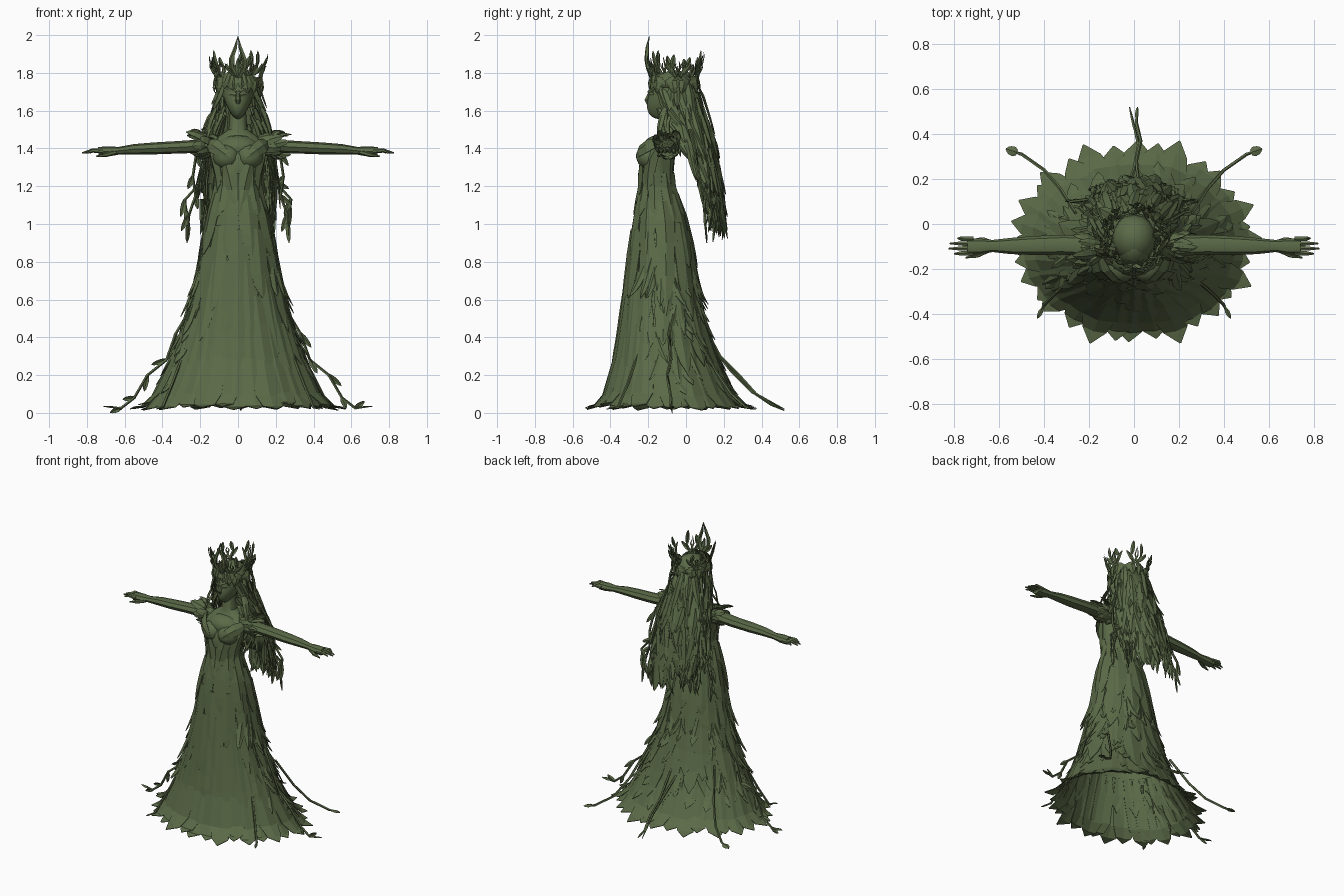
import bpy, bmesh, math, random
from mathutils import Vector

random.seed(4)
R = random.uniform
if "Cube" in bpy.data.objects:
    bpy.data.objects.remove(bpy.data.objects["Cube"])

green = bpy.data.materials.new("leaf_green")
green.use_nodes = True
green.diffuse_color = (0.105, 0.145, 0.064, 1)
bsdf = green.node_tree.nodes["Principled BSDF"]
bsdf.inputs["Base Color"].default_value = green.diffuse_color
bsdf.inputs["Roughness"].default_value = 0.9

# Cross-sections: height, centre y, half width, half depth
GOWN = [(0.01, -.08, .455, .355), (.1, -.09, .42, .325), (.2, -.105, .375, .285), (.4, -.12, .297, .232),
        (.6, -.13, .24, .195), (.8, -.13, .2, .172), (1, -.135, .17, .142), (1.12, -.145, .135, .11),
        (1.2, -.15, .115, .088), (1.28, -.155, .12, .09), (1.36, -.15, .138, .092),
        (1.43, -.12, .15, .072), (1.465, -.1, .1, .06), (1.5, -.095, .05, .05), (1.6, -.095, .042, .045)]
HAIR = [(.88, .135, .19, .06), (1.05, .115, .195, .075), (1.2, .075, .2, .105), (1.42, .02, .175, .135),
        (1.6, -.04, .125, .145), (1.74, -.06, .105, .125), (1.81, -.06, .05, .06)]


def surf(table, ang, z, off=0):
    """Point on a lofted form; angle 0 faces the front."""
    for a, b in zip(table, table[1:]):
        if z <= b[0]:
            break
    t = max(0, min(1, (z - a[0]) / (b[0] - a[0])))
    cy, rx, ry = (a[i] + (b[i] - a[i]) * t for i in (1, 2, 3))
    return Vector((math.sin(ang) * (rx + off), cy - math.cos(ang) * (ry + off), z))


def skin(bm, rows, closed=False):
    vs = [[bm.verts.new(p) for p in r] for r in rows]
    for a, b in zip(vs, vs[1:]):
        n = len(a)
        for i in range(n if closed else n - 1):
            j = (i + 1) % n
            bm.faces.new((a[i], a[j], b[j], b[i]))
    return vs


SHAPE = [(0, .6), (.3, 1), (.65, .85), (.85, .55), (1, .03)]


def surface_leaf(bm, table, ang, top, bottom, width, off=.005, flare=.015, drift=0, curl=False):
    """Ridged leaf lying on a form, tip down; curl lays the tip out flat."""
    rows = []
    for t, w in SHAPE:
        fall = math.sin(t * math.pi / 2) if curl else t
        z, c, o = top + (bottom - top) * fall, ang + drift * t, off + flare * t ** (4 if curl else 2)
        rows.append([surf(table, c - width * w, z, o), surf(table, c, z, o + .009 * w),
                     surf(table, c + width * w, z, o)])
    skin(bm, rows)


def blade(bm, a, b, width, out, bend=0):
    """Free ridged leaf from a to b, bulging along out."""
    a, b, out = Vector(a), Vector(b), Vector(out).normalized()
    side = (b - a).cross(out).normalized() * width
    rows = []
    for t, w in SHAPE:
        p = a.lerp(b, t) + out * bend * math.sin(math.pi * t)
        rows.append([p - side * w, p + out * width * .35 * w, p + side * w])
    skin(bm, rows)


def tube(bm, pts, radii, n=6, squash=1):
    """Tapered limb through points, with capped ends."""
    pts = [Vector(p) for p in pts]
    rows = []
    for i, (p, r) in enumerate(zip(pts, radii)):
        d = (pts[min(i + 1, len(pts) - 1)] - pts[max(i - 1, 0)]).normalized()
        u = d.cross(Vector((0, 1, 0)) if abs(d.y) < .8 else Vector((0, 0, 1))).normalized()
        v = d.cross(u)
        rows.append([p + u * r * squash * math.cos(k * math.tau / n) + v * r * math.sin(k * math.tau / n)
                     for k in range(n)])
    vs = skin(bm, rows, True)
    bm.faces.new(vs[0][::-1])
    bm.faces.new(vs[-1])


def make(name, bm, smooth=False, thick=0):
    bmesh.ops.recalc_face_normals(bm, faces=bm.faces)
    me = bpy.data.meshes.new(name)
    bm.to_mesh(me)
    bm.free()
    ob = bpy.data.objects.new(name, me)
    bpy.context.collection.objects.link(ob)
    me.materials.append(green)
    if thick:
        mod = ob.modifiers.new("thickness", "SOLIDIFY")
        mod.thickness, mod.offset = thick, 0
    if smooth:
        bpy.ops.object.select_all(action="DESELECT")
        ob.select_set(True)
        bpy.context.view_layer.objects.active = ob
        bpy.ops.object.shade_smooth_by_angle(angle=math.radians(35))


def ball(bm, loc, size, u=14, v=9):
    vs = bmesh.ops.create_uvsphere(bm, u_segments=u, v_segments=v, radius=1)["verts"]
    for p in vs:
        p.co = Vector(loc) + p.co * Vector(size)
    return vs


# Body and hollow gown, ending above the hem leaves
bm = bmesh.new()
skin(bm, [[surf(GOWN, k * math.tau / 32, row[0]) for k in range(32)] for row in GOWN[3:]], True)
make("gown_body", bm, True)
bm = bmesh.new()
for s in (-1, 1):
    ball(bm, (s * .06, -.185, 1.355), (.074, .078, .068))
ball(bm, (0, -.15, 1.4), (.115, .082, .07))
make("bust", bm, True)

# Overlapping skirt leaves: top, bottom, count, flare, curled hem
bm = bmesh.new()
for i, (top, bot, n, flare, curl) in enumerate([(.5, .02, 16, .105, True), (.48, .03, 16, .085, True),
        (.64, .2, 16, .03, False), (.8, .36, 14, .026, False), (.98, .56, 11, .022, False),
        (1.14, .78, 9, .016, False)]):
    for k in range(n):
        ang = (k + .5 * (i % 2)) * math.tau / n
        low = R(-.008, .015) if curl else R(-.06, .06)
        lift = flare * R(.8, 1.2) * (1 if curl else .6 - .4 * math.cos(ang))
        surface_leaf(bm, GOWN, ang, top + R(-.03, .03), bot + low, 3.2 / n,
                     .002 + R(0, .006), lift, R(-.05, .05), curl)
make("skirt_leaves", bm, thick=.004)

# Ragged small leaves on the sides and back of the skirt
bm = bmesh.new()
for k in range(110):
    z = R(.1, .7)
    surface_leaf(bm, GOWN, math.pi + R(-2.1, 2.1), z + R(.06, .14), max(.03, z - R(.04, .1)),
                 R(.06, .13), .006, R(.01, .045), R(-.25, .25))
make("ragged_leaves", bm, thick=.003)

# Bodice leaves, the front ones meeting in a point at the waist
bm = bmesh.new()
for k in range(9):
    surface_leaf(bm, GOWN, k * math.tau / 9, 1.27, 1.03 + R(-.02, .02), .36, .003, .006)
for s in (-1, 1):
    surface_leaf(bm, GOWN, s * .5, 1.33, 1.1, .3, .006, .004, -s * .4)
    surface_leaf(bm, GOWN, s * 1.3, 1.42, 1.18, .4, .006, .004, -s * .3)
    surface_leaf(bm, GOWN, s * 2.3, 1.42, 1.2, .4, .003, .004)
    blade(bm, (s * .15, -.15, 1.43), (s * .04, -.262, 1.35), .04, (s * .6, -1, .4), .03)
make("bodice_leaves", bm, thick=.003)

# Head with a narrowed jaw, and the rounded skull cap
bm = bmesh.new()
for p in ball(bm, (0, -.09, 1.68), (.08, .108, .125), 20, 14):
    drop = max(0, 1.68 - p.co.z) / .12
    p.co.x *= 1 - .35 * drop
    p.co.y -= .045 * drop
ball(bm, (0, -.063, 1.715), (.098, .105, .1), 16, 10)
make("head", bm, True)
bm = bmesh.new()
tube(bm, [(0, -.19, 1.7), (0, -.207, 1.655), (0, -.2, 1.635)], (.006, .014, .008))
for s in (-1, 1):
    blade(bm, (s * .014, -.198, 1.682), (s * .055, -.17, 1.69), .011, (s * .3, -1, 0))
    blade(bm, (s * .01, -.2, 1.7), (s * .068, -.16, 1.725), .012, (s * .3, -1, .3))
    blade(bm, (0, -.197, 1.608), (s * .024, -.188, 1.61), .008, (0, -1, 0))
    for x in (.015, .045, .075):
        blade(bm, (s * x * .6, -.165, 1.8), (s * x, -.2 + x * .5, 1.715), .022, (s * .4, -1, .3), .012)
make("face_details", bm, thick=.003)

# Arms, palms and fingers
bm = bmesh.new()
for s in (-1, 1):
    tube(bm, [(s * x, y, z) for x, y, z in ((.1, -.1, 1.41), (.2, -.096, 1.412), (.32, -.092, 1.406),
              (.45, -.096, 1.4), (.55, -.098, 1.396), (.63, -.098, 1.388), (.69, -.1, 1.384), (.74, -.1, 1.382))],
         (.05, .047, .044, .042, .036, .027, .036, .034), 8, .75)
    for k in range(4):
        y = -.128 + .02 * k
        reach = (.8, .825, .82, .785)[k]
        tube(bm, [(s * .715, y, 1.385), (s * .77, y + (k - 1.5) * .002, 1.389),
                  (s * reach, y + (k - 1.5) * .003, 1.376)], (.013, .011, .004))
    tube(bm, [(s * .65, -.115, 1.38), (s * .7, -.14, 1.366), (s * .75, -.15, 1.358)], (.014, .012, .004))
make("arms", bm, True)

# Ragged leaf clusters on the shoulders
bm = bmesh.new()
for s in (-1, 1):
    for k in range(20):
        a = k * 2.4
        d = Vector((0, math.cos(a), math.sin(a)))
        c = Vector((s * (.09 + .005 * k), -.1, 1.415))
        blade(bm, c + d * .035, c + d * R(.04, .09) + Vector((s * R(.05, .13), 0, R(-.01, .02))),
              R(.018, .032), d + Vector((s * R(-.4, .4), R(-.4, .4), 0)), .012)
make("shoulder_leaves", bm, thick=.003)

# Hair: under layer, then falling locks in several depths
bm = bmesh.new()
skin(bm, [[surf(HAIR, math.pi + (k / 8 - 1) * 1.4, z, -.015) for k in range(17)]
          for z in (1.1, 1.2, 1.3, 1.42, 1.6, 1.74)])
make("hair_under_layer", bm, True, .004)
bm = bmesh.new()
for k in range(210):
    top = R(1.1, 1.77)
    spread = 2.2 if top > 1.62 else 1.65
    phi = R(-spread, spread)
    low = .9 + .22 * random.random() ** 2 + .05 * abs(phi)
    surface_leaf(bm, HAIR, math.pi + phi, top, max(low, top - R(.15, .3)), R(.1, .2),
                 R(-.035, .01), R(-.015, .03), R(-.3, .3))
for s in (-1, 1):
    for k in range(12):
        top = R(1.5, 1.77)
        surface_leaf(bm, HAIR, s * R(.75, 1.3), top, top - R(.1, .17), .17, .004, R(.005, .025), s * R(.2, .45))
    # Locks falling over the shoulders
    for k in range(9):
        x = R(.08, .16)
        blade(bm, (s * x * .8, R(-.13, -.05), R(1.56, 1.64)), (s * (x + .03), R(-.15, 0), R(1.4, 1.48)),
              .02, (s, -.8, 0), .015)
    # Loose tips below the hair
    for k in range(9):
        p = surf(HAIR, math.pi + s * R(.1, 1.6), R(1.05, 1.2))
        blade(bm, p, p + Vector((s * R(-.02, .04), R(-.01, .03), -R(.1, .16))), .014, (s * .5, 1, 0), .015)
make("hair_locks", bm, thick=.003)

# Crown of forked twigs with leaf-shaped points
bm = bmesh.new()


def rim(a, z, r):
    return Vector((math.sin(a) * r, -.06 - math.cos(a) * r, z))


for k in range(11):
    a = (k + .5) * math.tau / 11
    out = rim(a, 0, 1) - rim(a, 0, 0)
    tip = R(1.87, 1.925)
    s = -1 if k % 2 else 1
    tube(bm, [rim(a, 1.72, .108), rim(a + s * .18, 1.78, .122), rim(a + s * .02, 1.83, .135),
              rim(a + s * .15, tip - .02, .15)], (.01, .01, .007, .002), 5)
    tube(bm, [rim(a + s * .17, 1.775, .122), rim(a + s * .36, 1.83, .138), rim(a + s * .3, tip - .04, .15)],
         (.008, .006, .002), 4)
    blade(bm, rim(a + s * .05, 1.83, .137), rim(a + s * .12, tip, .155), .014, out, .006)
    blade(bm, rim(a + s * .1, 1.79, .125), rim(a - s * .2, 1.85, .15), .012, out, .008)
    blade(bm, rim(a - s * .35, 1.73, .112), rim(a + s * .3, 1.78, .125), .022, out, .012)
    blade(bm, rim(a, 1.78, .115), rim(a + s * .15, 1.69, .125), .025, out, .01)
for s in (-1, 1):
    tube(bm, [(0, -.18, 1.77), (s * .034, -.2, 1.83), (s * .036, -.208, 1.87), (s * .014, -.205, 1.93),
              (0, -.195, 1.995)], (.012, .013, .013, .01, .001), 5)
blade(bm, (0, -.19, 1.77), (0, -.21, 1.88), .016, (0, -1, 0))
make("crown", bm)

# Trailing vines on the ground and hanging from the hair
bm = bmesh.new()


def vine(pts, leaf=.022, side=0):
    pts = [Vector(p) for p in pts]
    tube(bm, pts, [.007] * (len(pts) - 1) + [.002], 5)
    for i, (p, q) in enumerate(zip(pts[1:], pts[2:])):
        s = -1 if i % 2 else 1
        d = (q - p).cross(Vector((0, 1, 0))).normalized() * s * side
        if side:
            blade(bm, p, p + d + (q - p) * .6, leaf, (0, 1, .3))
    blade(bm, pts[-2].lerp(pts[-1], .3), pts[-1], leaf, (0, .1, 1))


for s in (-1, 1):
    vine([(s * .27, -.07, .52), (s * .33, -.09, .42), (s * .38, -.08, .28), (s * .48, -.1, .2),
          (s * .55, -.08, .08), (s * .62, -.08, .025), (s * .71, -.07, .035)], .014, .03)
    vine([(s * .26, .05, .42), (s * .33, .16, .22), (s * .4, .24, .1), (s * .5, .31, .035), (s * .57, .335, .022)])
    vine([(s * .27, -.24, .36), (s * .35, -.31, .15), (s * .4, -.36, .03), (s * .43, -.42, .02)], .01)
    vine([(s * .17, .02, 1.5), (s * .22, .05, 1.38), (s * .24, .07, 1.25), (s * .225, .09, 1.15),
          (s * .26, .1, 1.05), (s * .27, .11, .9)], .014, .035)
    vine([(s * .16, .06, 1.4), (s * .2, .11, 1.22), (s * .28, .1, 1.13), (s * .27, .1, .98)], .014, .03)
vine([(0, .1, .45), (.02, .18, .3), (.01, .28, .2), (.03, .37, .1), (.01, .45, .045), (.015, .52, .013)], .008)
vine([(-.05, .1, .4), (0, .24, .22), (.02, .35, .11), (-.02, .52, .02)], .006)
make("vines", bm, thick=.002)
